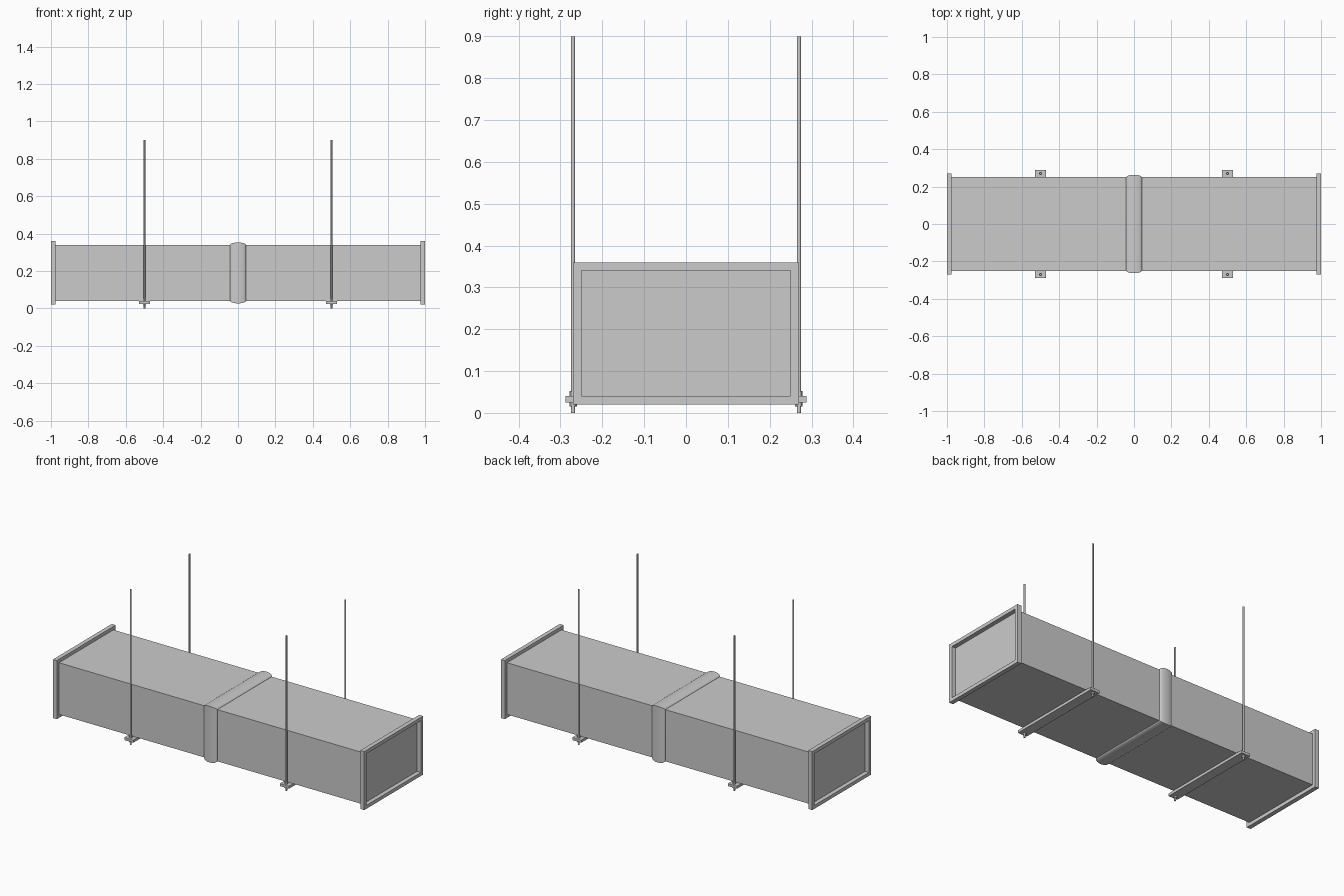
import bpy, bmesh, math

if "Cube" in bpy.data.objects:
    bpy.data.objects.remove(bpy.data.objects["Cube"])

W, Z0, Z1 = 0.25, 0.04, 0.34      # duct half width, bottom, top
FT, FW = 0.025, 0.02              # flange thickness and rim width


def finish(name, bm, smooth=False):
    bmesh.ops.recalc_face_normals(bm, faces=bm.faces)
    me = bpy.data.meshes.new(name)
    bm.to_mesh(me)
    bm.free()
    ob = bpy.data.objects.new(name, me)
    bpy.context.collection.objects.link(ob)
    if smooth:
        bpy.context.view_layer.objects.active = ob
        ob.select_set(True)
        bpy.ops.object.shade_smooth_by_angle(angle=math.radians(35))
        ob.select_set(False)
    return ob


def rect(bm, x, grow):
    """Rectangular duct section at x, enlarged by grow on all sides."""
    w, a, b = W + grow, Z0 - grow, Z1 + grow
    return [bm.verts.new((x, y, z)) for y, z in ((-w, a), (w, a), (w, b), (-w, b))]


def loft(name, sections, closed=False, smooth=False):
    """Skin rectangular sections; closed joins last to first, else caps the ends."""
    bm = bmesh.new()
    rings = [rect(bm, x, g) for x, g in sections]
    pairs = list(zip(rings, rings[1:]))
    if closed:
        pairs.append((rings[-1], rings[0]))
    else:
        bm.faces.new(rings[0])
        bm.faces.new(rings[-1])
    for r, s in pairs:
        for i in range(4):
            j = (i + 1) % 4
            bm.faces.new((r[i], r[j], s[j], s[i]))
    return finish(name, bm, smooth)


def cylinder(name, x, y, z0, z1, r, sides, smooth=False):
    bm = bmesh.new()
    bmesh.ops.create_cone(bm, cap_ends=True, segments=sides, radius1=r, radius2=r, depth=z1 - z0)
    bmesh.ops.translate(bm, verts=bm.verts, vec=(x, y, (z0 + z1) / 2))
    return finish(name, bm, smooth)


def box(name, x0, x1, y0, y1, z0, z1):
    bm = bmesh.new()
    bmesh.ops.create_cube(bm, size=1)
    bmesh.ops.scale(bm, verts=bm.verts, vec=(x1 - x0, y1 - y0, z1 - z0))
    bmesh.ops.translate(bm, verts=bm.verts, vec=((x0 + x1) / 2, (y0 + y1) / 2, (z0 + z1) / 2))
    return finish(name, bm)


# Duct body, closed just behind the flanges
loft("duct_body", [(-1 + FT, 0), (1 - FT, 0)])

# Bulging flexible joint at mid length
N = 10
loft("flexible_joint", [(-0.042 * math.cos(math.pi * i / N), 0.013 * math.sin(math.pi * i / N))
                        for i in range(N + 1)], smooth=True)

# End flange frames
for s, side in ((-1, "left"), (1, "right")):
    a, b = s * (1 - FT), s
    loft(f"flange_{side}", [(a, 0), (a, FW), (b, FW), (b, 0)], closed=True)

# Trapeze hangers: cross bar, threaded rods and nuts
for sx, side in ((-1, "left"), (1, "right")):
    x = 0.5 * sx
    box(f"hanger_bar_{side}", x - 0.029, x + 0.029, -0.288, 0.288, 0.025, Z0)
    for sy, end in ((-1, "front"), (1, "back")):
        y = 0.27 * sy
        cylinder(f"rod_{side}_{end}", x, y, 0, 0.9, 0.005, 12, True)
        cylinder(f"upper_nut_{side}_{end}", x, y, Z0, 0.052, 0.009, 6)
        cylinder(f"lower_nut_{side}_{end}", x, y, 0.015, 0.025, 0.009, 6)
